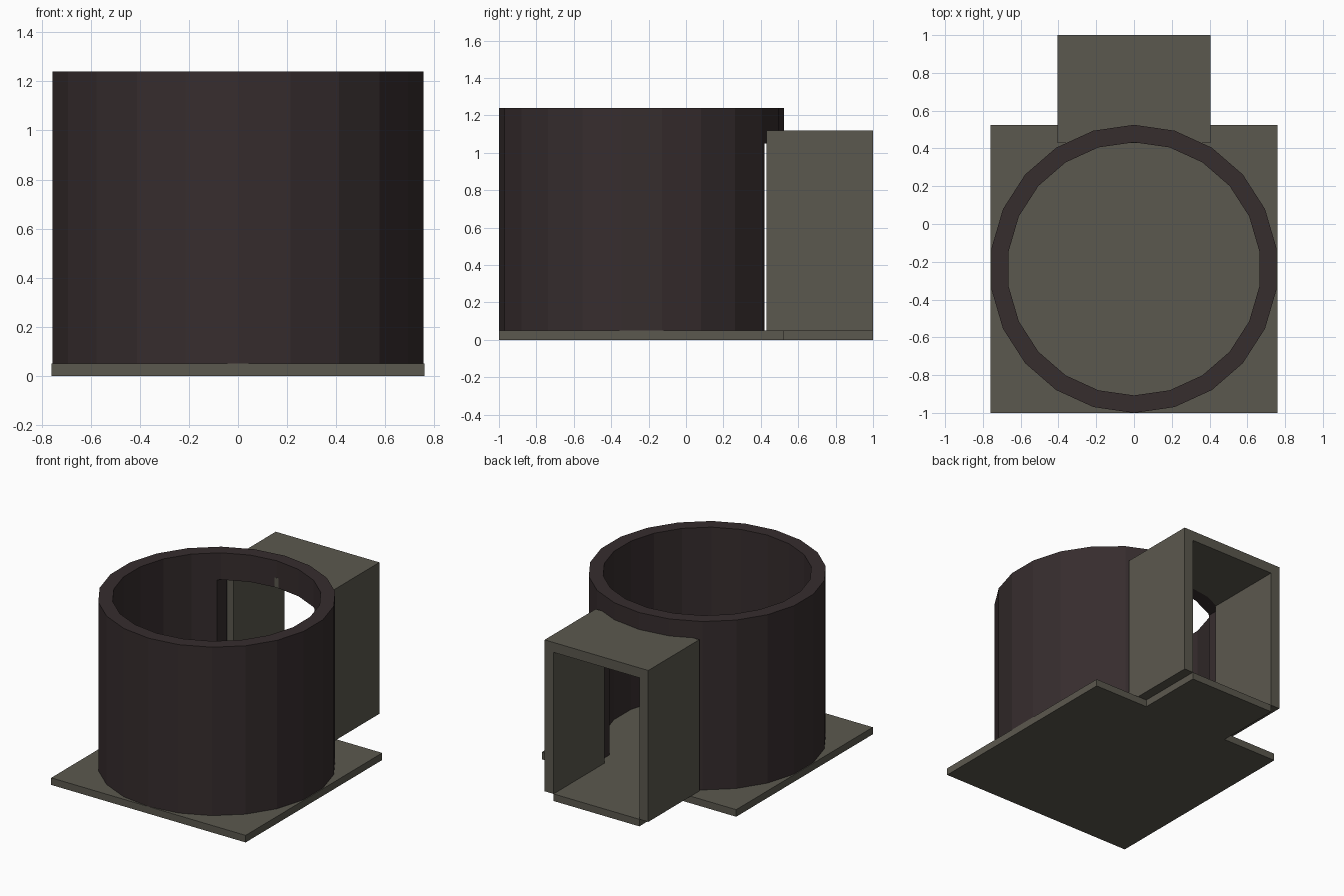
import bpy, bmesh, math

if "Cube" in bpy.data.objects:
    bpy.data.objects.remove(bpy.data.objects["Cube"])


def material(name, rgb):
    m = bpy.data.materials.new(name)
    m.diffuse_color = (*rgb, 1.0)
    m.use_nodes = True
    m.node_tree.nodes["Principled BSDF"].inputs["Base Color"].default_value = m.diffuse_color
    return m


STONE = material("warm grey", (0.105, 0.098, 0.077))
DARK = material("dark brown", (0.037, 0.026, 0.027))


def prism(name, outline, direction, mat):
    """Extrude a planar outline of 3D points along a vector."""
    bm = bmesh.new()
    face = bm.faces.new([bm.verts.new(p) for p in outline])
    out = bmesh.ops.extrude_face_region(bm, geom=[face])
    verts = [g for g in out["geom"] if isinstance(g, bmesh.types.BMVert)]
    bmesh.ops.translate(bm, vec=direction, verts=verts)
    bmesh.ops.recalc_face_normals(bm, faces=bm.faces)
    mesh = bpy.data.meshes.new(name)
    bm.to_mesh(mesh)
    bm.free()
    mesh.materials.append(mat)
    obj = bpy.data.objects.new(name, mesh)
    bpy.context.collection.objects.link(obj)
    return obj


def circle(radius, z, sides=22, cy=-0.2375):
    steps = [2 * math.pi * i / sides for i in range(sides)]
    return [(radius * math.sin(a), cy + radius * math.cos(a), z) for a in steps]


def rect(x, y0, y1, z):
    return [(-x, y0, z), (x, y0, z), (x, y1, z), (-x, y1, z)]


def cut(obj, cutter):
    mod = obj.modifiers.new("cut", 'BOOLEAN')
    mod.operation = 'DIFFERENCE'
    mod.solver = 'EXACT'
    mod.object = cutter
    bpy.context.view_layer.objects.active = obj
    bpy.ops.object.modifier_apply(modifier=mod.name)
    bpy.data.objects.remove(cutter)


# Base plate with a narrower tongue under the passage
half = [(0.76, -1.0), (0.76, 0.525), (0.335, 0.525), (0.335, 1.0)]
plan = half + [(-x, y) for x, y in reversed(half)]
prism("base_plate", [(x, y, 0) for x, y in plan], (0, 0, 0.05), STONE)

# Open round wall with a doorway at the back
wall = prism("round_wall", circle(0.7625, 0.05), (0, 0, 1.19), DARK)
cut(wall, prism("bore_cutter", circle(0.67, -0.1), (0, 0, 1.6), DARK))
cut(wall, prism("door_cutter", rect(0.38, 0.0, 0.8, -0.1), (0, 0, 1.15), DARK))

# Rectangular passage: two walls and a roof, open at both ends
half = [(0.405, 0.05), (0.405, 1.12)]
inner = [(-0.335, 0.05), (-0.335, 1.05), (0.335, 1.05), (0.335, 0.05)]
arch = half + [(-x, z) for x, z in reversed(half)] + inner
prism("passage", [(x, 0.43, z) for x, z in arch], (0, 0.57, 0), STONE)

# Small floor plate inside the front of the round wall
prism("floor_plate", rect(0.097, -0.895, -0.82, 0.05), (0, 0, 0.005), STONE)
